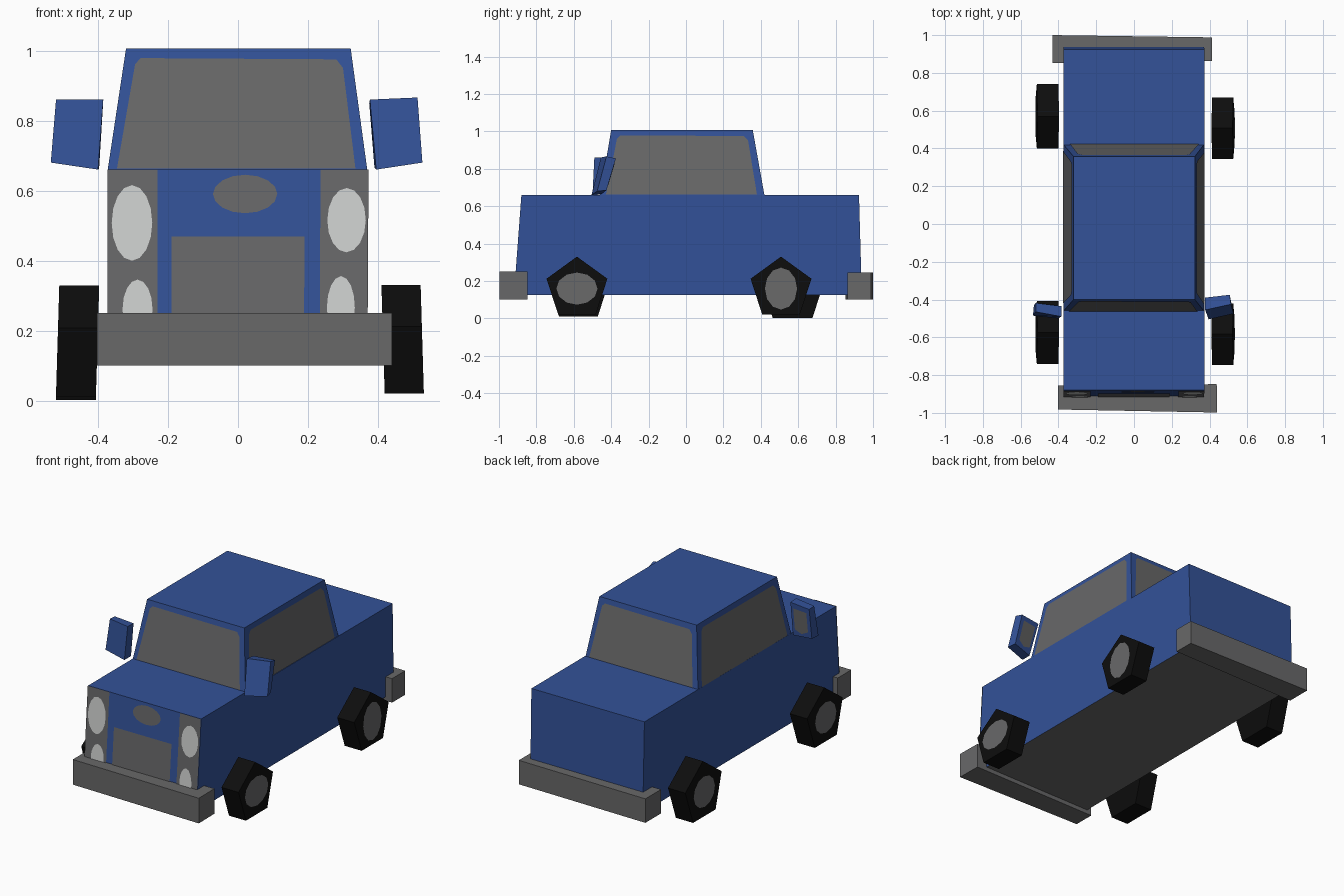
import bpy, bmesh, math
from mathutils import Vector

if "Cube" in bpy.data.objects:
    bpy.data.objects.remove(bpy.data.objects["Cube"])


def mat(name, r, g, b):
    m = bpy.data.materials.new(name)
    m.diffuse_color = (r, g, b, 1)
    m.use_nodes = True
    m.node_tree.nodes["Principled BSDF"].inputs["Base Color"].default_value = m.diffuse_color
    return m


BLUE = mat("blue_paint", 0.033, 0.084, 0.315)
GREY = mat("dark_grey", 0.138, 0.138, 0.14)
LIGHT = mat("lamp_grey", 0.62, 0.63, 0.625)
BLACK = mat("tyre_black", 0.004, 0.004, 0.004)


def finish(name, bm, mats):
    me = bpy.data.meshes.new(name)
    bm.to_mesh(me)
    bm.free()
    for m in mats:
        me.materials.append(m)
    ob = bpy.data.objects.new(name, me)
    bpy.context.collection.objects.link(ob)
    return ob


def loft(name, a, b, m, under=None):
    """Solid between two matching outlines; optional other colour underneath."""
    bm = bmesh.new()
    va = [bm.verts.new(p) for p in a]
    vb = [bm.verts.new(p) for p in b]
    n = len(a)
    bm.faces.new(va)
    bm.faces.new(vb)
    for i in range(n):
        j = (i + 1) % n
        bm.faces.new((va[i], va[j], vb[j], vb[i]))
    bmesh.ops.recalc_face_normals(bm, faces=bm.faces)
    if under:
        for f in bm.faces:
            f.material_index = int(f.normal.z < -0.9)
    return finish(name, bm, [m, under] if under else [m])


def ring(x0, x1, y0, y1, z):
    return [Vector(p) for p in ((x0, y0, z), (x1, y0, z), (x1, y1, z), (x0, y1, z))]


def plate(name, quad, uvs, m, lift=0.004):
    """Thin painted detail laid on a quad (bl, br, tr, tl seen from outside)."""
    bl, br, tr, tl = quad
    n = (br - bl).cross(tl - bl).normalized() * lift
    bm = bmesh.new()
    bm.faces.new([bm.verts.new(bl.lerp(br, u).lerp(tl.lerp(tr, u), v) + n) for u, v in uvs])
    return finish(name, bm, [m])


def oval(cu, cv, ru, rv, n=16):
    return [(cu + ru * math.cos(2 * math.pi * i / n), cv + rv * math.sin(2 * math.pi * i / n))
            for i in range(n)]


def side_quad(lo, hi, i):
    j = (i + 1) % 4
    return [lo[i], lo[j], hi[j], hi[i]]


# body with grey underside
lo, hi = ring(-0.373, 0.37, -0.92, 0.94, 0.125), ring(-0.373, 0.373, -0.88, 0.925, 0.66)
loft("body", lo, hi, BLUE, GREY)

# front panel details, placed by x and z
front = side_quad(lo, hi, 0)


def fx(x):
    return (x + 0.373) / 0.745


def fz(z):
    return (z - 0.125) / 0.535


def rect(x0, x1, z0, z1):
    return [(fx(x0), fz(z0)), (fx(x1), fz(z0)), (fx(x1), fz(z1)), (fx(x0), fz(z1))]


def front_oval(x, z, rx, rz):
    return oval(fx(x), fz(z), rx / 0.745, rz / 0.535)


plate("left_lamp_panel", front, rect(-0.373, -0.23, 0.125, 0.66), GREY)
plate("right_lamp_panel", front, rect(0.235, 0.372, 0.125, 0.66), GREY)
plate("grille", front, rect(-0.19, 0.19, 0.125, 0.468), GREY)
plate("front_oval_plate", front, front_oval(0.02, 0.59, 0.092, 0.055), GREY)
for name, x, z, rx, rz in (("left_headlamp", -0.303, 0.507, 0.058, 0.108),
                           ("right_headlamp", 0.31, 0.515, 0.055, 0.092),
                           ("left_low_lamp", -0.287, 0.26, 0.043, 0.085),
                           ("right_low_lamp", 0.295, 0.265, 0.04, 0.09)):
    plate(name, front, front_oval(x, z, rx, rz), LIGHT, 0.007)

# cabin and its four windows
clo, chi = ring(-0.373, 0.37, -0.46, 0.42, 0.655), ring(-0.32, 0.322, -0.40, 0.357, 1.006)
loft("cabin", clo, chi, BLUE)
window = [(0.035, 0.02), (0.955, 0.02), (0.955, 0.84), (0.93, 0.91), (0.07, 0.92), (0.05, 0.87)]
for i, name in enumerate(("windscreen", "right_window", "rear_window", "left_window")):
    plate(name, side_quad(clo, chi, i), window, GREY)

# bumpers, slightly skewed
for name, pts, z0, z1 in (
        ("front_bumper", ((-0.403, -0.982), (0.44, -0.998), (0.438, -0.848), (-0.403, -0.855)), 0.1, 0.25),
        ("rear_bumper", ((-0.432, 0.852), (0.412, 0.864), (0.412, 0.988), (-0.432, 1.0)), 0.102, 0.245)):
    loft(name, [Vector((x, y, z0)) for x, y in pts], [Vector((x, y, z1)) for x, y in pts], GREY)

# five-sided wheels with grey hubs
for name, s, y, z, r, ry, rz in (("front_right", 1, -0.583, 0.159, 0.171, 0.11, 0.086),
                                 ("front_left", -1, -0.575, 0.153, 0.176, 0.1, 0.09),
                                 ("rear_right", 1, 0.508, 0.159, 0.171, 0.086, 0.112),
                                 ("rear_left", -1, 0.57, 0.147, 0.18, 0.1, 0.09)):
    xi, xo = (0.415, 0.527) if s > 0 else (-0.402, -0.516)

    def pent(x):
        out = []
        for k in range(5):
            a = 2 * math.pi * k / 5
            dz = r * math.cos(a)
            out.append(Vector((x - s * 0.03 * dz, y + r * math.sin(a), z + dz)))
        return out
    loft(name + "_wheel", pent(xi), pent(xo), BLACK)
    face = [Vector((xo - s * 0.03 * dz, y + s * dy, z + dz))
            for dy, dz in ((-0.2, -0.2), (0.2, -0.2), (0.2, 0.2), (-0.2, 0.2))]
    plate(name + "_hub", face, oval(0.5, 0.5, ry / 0.4, rz / 0.4, 12), GREY)

# door mirrors: leaning boxes with glass on the rear face
mirrors = (
    ("right_mirror",
     ((0.395, -0.505, 0.66), (0.527, -0.475, 0.68), (0.515, -0.425, 0.685), (0.39, -0.45, 0.665)),
     ((0.377, -0.455, 0.86), (0.513, -0.425, 0.866), (0.507, -0.375, 0.855), (0.375, -0.39, 0.85))),
    ("left_mirror",
     ((-0.535, -0.485, 0.68), (-0.4, -0.5, 0.66), (-0.397, -0.442, 0.662), (-0.53, -0.43, 0.68)),
     ((-0.52, -0.465, 0.86), (-0.385, -0.49, 0.86), (-0.385, -0.435, 0.858), (-0.52, -0.418, 0.857))))
for name, a, b in mirrors:
    a, b = [Vector(p) for p in a], [Vector(p) for p in b]
    loft(name, a, b, BLUE)
    plate(name + "_glass", side_quad(a, b, 2),
          [(0.15, 0.2), (0.5, 0.1), (0.85, 0.2), (0.85, 0.85), (0.15, 0.85)], GREY)
